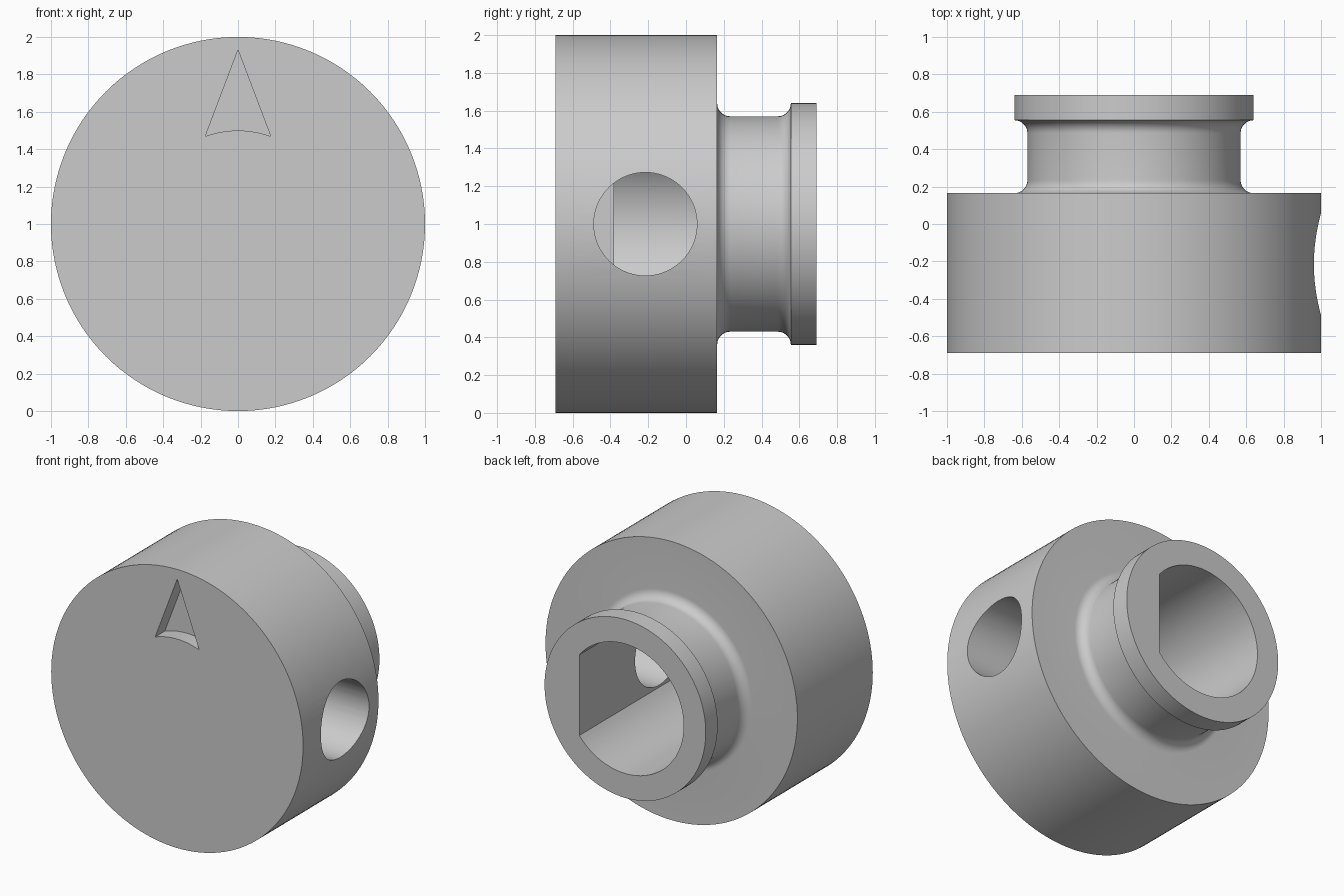
import bpy, bmesh
from math import sin, cos, pi, radians, asin, acos

default = bpy.data.objects.get("Cube")
if default:
    bpy.data.objects.remove(default, do_unlink=True)

CENTRE_Z = 1.0
FRONT, SHOULDER, BACK = -0.69, 0.165, 0.69

grey = bpy.data.materials.new("plain grey")
grey.use_nodes = True
colour = (0.6, 0.6, 0.6, 1)
grey.diffuse_color = colour
grey.node_tree.nodes["Principled BSDF"].inputs["Base Color"].default_value = colour


def make_object(name, bm):
    bmesh.ops.recalc_face_normals(bm, faces=bm.faces)
    mesh = bpy.data.meshes.new(name)
    bm.to_mesh(mesh)
    bm.free()
    mesh.materials.append(grey)
    obj = bpy.data.objects.new(name, mesh)
    bpy.context.collection.objects.link(obj)
    return obj


def arc(cx, cy, r, start, end, steps):
    """Points on an arc, angles in radians."""
    return [(cx + r * cos(start + (end - start) * i / steps),
             cy + r * sin(start + (end - start) * i / steps))
            for i in range(steps + 1)]


def lathe(name, profile, segments):
    """Revolve (radius, y) points about the knob axis."""
    bm = bmesh.new()
    verts = [bm.verts.new((r, y, CENTRE_Z)) for r, y in profile]
    edges = [bm.edges.new(pair) for pair in zip(verts, verts[1:])]
    bmesh.ops.spin(bm, geom=verts + edges, cent=(0, 0, CENTRE_Z), axis=(0, 1, 0),
                   angle=2 * pi, steps=segments, use_duplicate=False)
    bmesh.ops.remove_doubles(bm, verts=bm.verts, dist=0.0001)
    return make_object(name, bm)


def prism(name, outline, start, end, along_x=False):
    """Extrude an outline, given about the knob axis, along y or x."""
    bm = bmesh.new()
    if along_x:
        verts = [bm.verts.new((start, a, CENTRE_Z + b)) for a, b in outline]
        step = (end - start, 0, 0)
    else:
        verts = [bm.verts.new((a, start, CENTRE_Z + b)) for a, b in outline]
        step = (0, end - start, 0)
    cap = bm.faces.new(verts)
    grown = bmesh.ops.extrude_face_region(bm, geom=[cap], use_keep_orig=True)
    moved = [v for v in grown["geom"] if isinstance(v, bmesh.types.BMVert)]
    bmesh.ops.translate(bm, verts=moved, vec=step)
    obj = make_object(name, bm)
    obj.hide_render = True
    return obj


# Knob body: wide drum, filleted neck and rear collar
fillet, collar_r = 0.07, 0.64
profile = [(0, FRONT), (1, FRONT), (1, SHOULDER)]
profile += arc(collar_r, SHOULDER + fillet, fillet, -pi / 2, -pi, 10)
profile += arc(collar_r, 0.555 - fillet, fillet, pi, pi / 2, 10)
profile += [(collar_r, BACK), (0, BACK)]
knob = lathe("knob_body", profile, 128)

# D-shaped shaft bore with its flat towards +x
bore_r, flat_x = 0.465, 0.364
half = acos(flat_x / bore_r)
bore = prism("bore_cutter", arc(0, 0, bore_r, half, 2 * pi - half, 72), -0.38, 0.9)

# Set-screw hole through the side into the bore
screw = prism("screw_hole_cutter", arc(-0.215, 0, 0.273, 0, 2 * pi, 72)[:-1],
              0, 1.2, along_x=True)

# Recessed pointer on the front, its base curved about the knob axis
spread = asin(0.175 / 0.5)
pointer_outline = arc(0, 0, 0.5, pi / 2 - spread, pi / 2 + spread, 12) + [(0, 0.93)]
pointer = prism("pointer_cutter", pointer_outline, FRONT - 0.1, FRONT + 0.11)

# Cut the recesses
bpy.context.view_layer.objects.active = knob
for cutter in (bore, screw, pointer):
    mod = knob.modifiers.new(cutter.name, "BOOLEAN")
    mod.operation = "DIFFERENCE"
    mod.solver = "EXACT"
    mod.object = cutter
    bpy.ops.object.modifier_apply(modifier=mod.name)
    bpy.data.objects.remove(cutter, do_unlink=True)

# Smooth the round walls and keep the rims sharp
bpy.ops.object.select_all(action="DESELECT")
knob.select_set(True)
bpy.ops.object.shade_smooth_by_angle(angle=radians(25))
